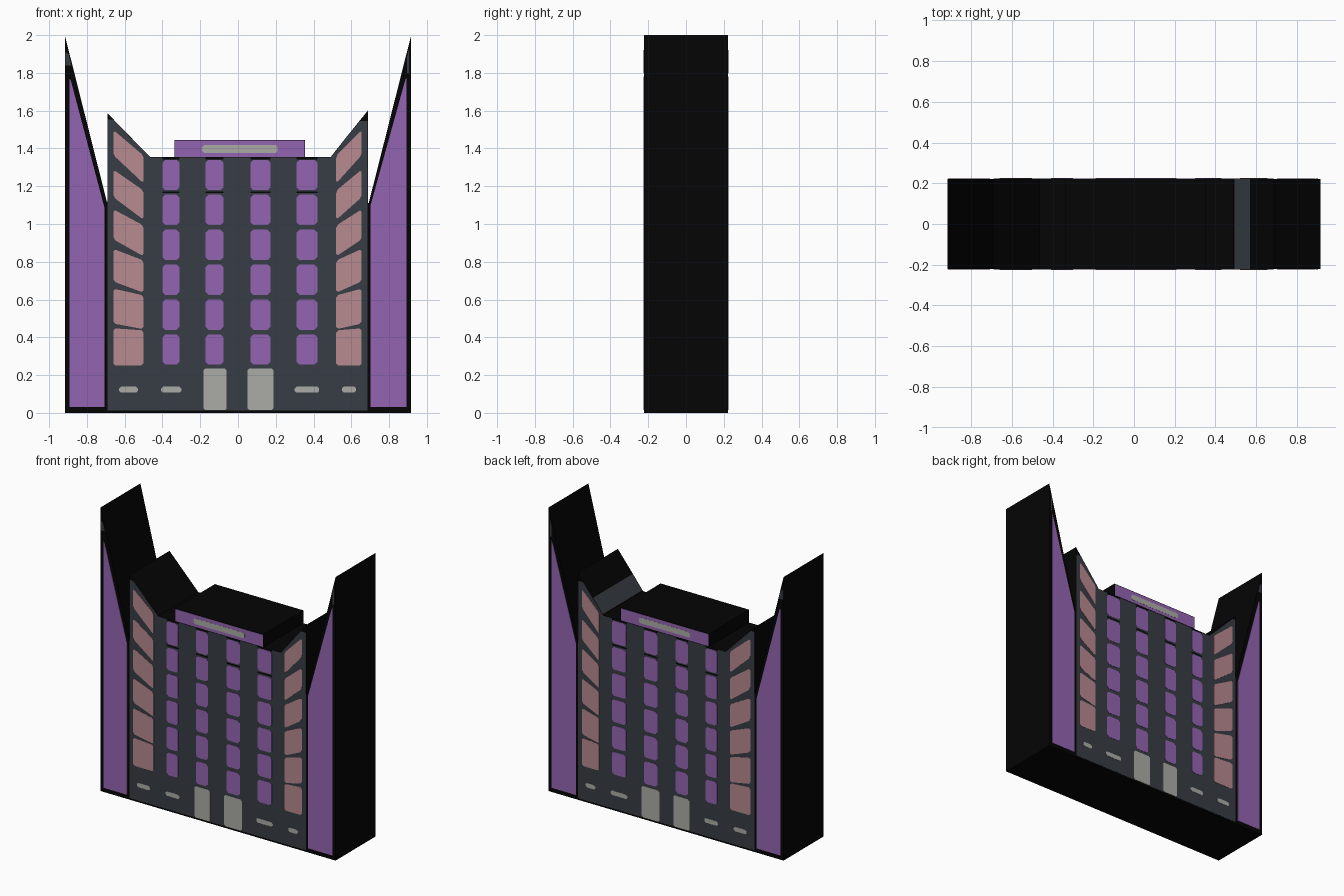
import bpy, bmesh
from mathutils import Vector

if "Cube" in bpy.data.objects:
    bpy.data.objects.remove(bpy.data.objects["Cube"])

HALF = 0.222   # half depth of the shell; plates bring it to 0.225


def material(name, rgb):
    m = bpy.data.materials.new(name)
    m.diffuse_color = (*[(c / 255) ** 2.2 for c in rgb], 1)
    m.use_nodes = True
    m.node_tree.nodes["Principled BSDF"].inputs["Base Color"].default_value = m.diffuse_color
    return m


BLACK = material("black", (13, 13, 13))
GREY = material("slate grey", (58, 64, 70))
PURPLE = material("purple", (146, 100, 177))
PINK = material("dusty pink", (182, 136, 142))
PALE = material("pale grey", (170, 170, 165))


def prisms(name, shapes, spans, mat):
    """Extrude each x-z outline across each y span, all in one object."""
    bm = bmesh.new()
    for pts in shapes:
        for y0, y1 in spans:
            face = bm.faces.new([bm.verts.new((x, y0, z)) for x, z in pts])
            ext = bmesh.ops.extrude_face_region(bm, geom=[face])
            moved = [v for v in ext["geom"] if isinstance(v, bmesh.types.BMVert)]
            bmesh.ops.translate(bm, verts=moved, vec=(0, y1 - y0, 0))
    bmesh.ops.recalc_face_normals(bm, faces=bm.faces)
    mesh = bpy.data.meshes.new(name)
    bm.to_mesh(mesh)
    bm.free()
    mesh.materials.append(mat)
    obj = bpy.data.objects.new(name, mesh)
    bpy.context.collection.objects.link(obj)
    return obj


def plates(name, shapes, mat, height):
    """Thin plates on both the front and the back wall."""
    a, b = HALF - 0.001, HALF + height
    return prisms(name, shapes, [(-b, -a), (a, b)], mat)


def clipped(pts, c=0.015):
    """Cut the corners off an outline."""
    out = []
    for i, p in enumerate(pts):
        p = Vector(p)
        for q in (pts[i - 1], pts[(i + 1) % len(pts)]):
            out.append(tuple(p + (Vector(q) - p).normalized() * c))
    return out


def rect(x0, x1, z0, z1):
    return [(x0, z0), (x1, z0), (x1, z1), (x0, z1)]


# Shell: fins, sloped shoulders, flat roof and roof box in one silhouette
shell = prisms("building_shell", [[
    (-0.917, 0), (0.917, 0), (0.917, 2.0), (0.692, 1.11), (0.687, 1.11),
    (0.687, 1.6), (0.57, 1.455), (0.495, 1.36), (0.49, 1.354),
    (0.354, 1.354), (0.354, 1.445), (-0.336, 1.445), (-0.336, 1.354),
    (-0.465, 1.354), (-0.69, 1.585), (-0.69, 1.12), (-0.695, 1.12),
    (-0.917, 2.0)]], [(-HALF, HALF)], BLACK)
shell.data.materials.append(GREY)
for f in shell.data.polygons:      # grey strip on the right shoulder slope
    if 0.5 < f.center.x < 0.56 and f.normal.z > 0.3:
        f.material_index = 1

# Grey facade between the fins
plates("facade", [[
    (-0.69, 0.012), (0.685, 0.012), (0.685, 1.545), (0.645, 1.545),
    (0.49, 1.352), (-0.465, 1.352), (-0.662, 1.552), (-0.69, 1.552)]], GREY, 0.001)

# Purple fin panels and the small grey tips above them
plates("fin_panels", [
    [(-0.893, 0.03), (-0.708, 0.03), (-0.708, 1.09), (-0.885, 1.76), (-0.893, 1.77)],
    [(0.702, 0.03), (0.893, 0.03), (0.893, 1.78), (0.882, 1.75), (0.702, 1.1)]],
    PURPLE, 0.002)
plates("fin_tips", [
    [(-0.915, 1.84), (-0.883, 1.84), (-0.897, 1.9), (-0.915, 1.91)],
    [(0.894, 1.8), (0.904, 1.8), (0.904, 1.92), (0.894, 1.88)]], GREY, 0.002)

# Purple window grid with dark lintel lines
columns = [(-0.4, -0.31), (-0.172, -0.077), (0.066, 0.172), (0.31, 0.42)]
plates("centre_windows", [clipped(rect(x0, x1, 0.255 + 0.185 * k, 0.415 + 0.185 * k))
                          for x0, x1 in columns for k in range(6)], PURPLE, 0.003)
plates("lintel_lines", [rect(x0, x1, z, z + 0.009)
                        for x0, x1 in columns for z in (1.163, 1.342)], BLACK, 0.002)

# Pink side windows, slanting more with each floor
plates("slanted_windows", [clipped([
    (xo, 0.25 + 0.223 * k), (xi, 0.25 + 0.193 * k),
    (xi, 0.437 + 0.185 * k), (xo, 0.448 + 0.21 * k)], 0.012)
    for xo, xi in ((-0.66, -0.5), (0.655, 0.52)) for k in range(6)], PINK, 0.003)

# Roof sign board and its blank pale bar
plates("roof_board", [rect(-0.333, 0.351, 1.356, 1.441)], PURPLE, 0.002)
plates("roof_bar", [clipped(rect(-0.19, 0.21, 1.377, 1.417), 0.01)], PALE, 0.003)

# Doors and low vents
plates("doors", [clipped(rect(-0.183, -0.06, 0.014, 0.235), 0.01),
                 clipped(rect(0.05, 0.188, 0.014, 0.235), 0.01)], PALE, 0.003)
plates("vents", [clipped(rect(x0, x1, 0.107, 0.139), 0.01) for x0, x1 in
                 ((-0.63, -0.53), (-0.407, -0.3), (0.3, 0.43), (0.55, 0.625))], PALE, 0.003)
